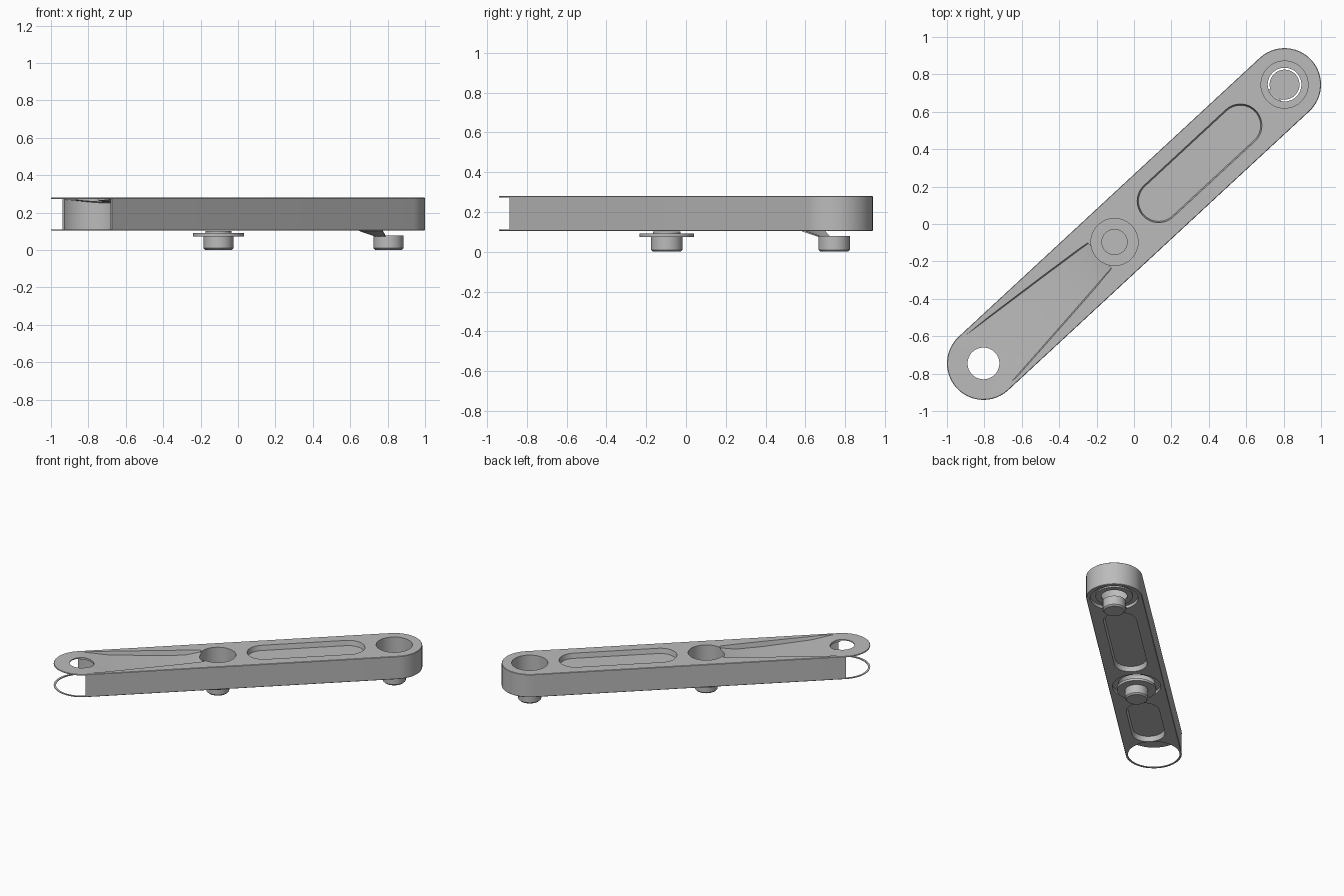
import bpy, bmesh, math
from mathutils import Matrix

if "Cube" in bpy.data.objects:
    bpy.data.objects.remove(bpy.data.objects["Cube"], do_unlink=True)

# Parts are laid out along x, then swung onto the diagonal
TURN = Matrix.Rotation(math.radians(42.8), 4, 'Z')
END, R = 1.097, 0.195          # end centres and bar radius
MID = -0.142                   # middle pin position
LOW, HIGH = 0.105, 0.28        # bar underside and top
SEG = 48

grey = bpy.data.materials.new("satin_grey")
grey.use_nodes = True
COLOR = (0.5, 0.5, 0.5, 1)
grey.diffuse_color = COLOR
grey.node_tree.nodes["Principled BSDF"].inputs["Base Color"].default_value = COLOR


def finish(name, bm):
    bmesh.ops.recalc_face_normals(bm, faces=bm.faces)
    bm.transform(TURN)
    mesh = bpy.data.meshes.new(name)
    bm.to_mesh(mesh)
    bm.free()
    mesh.materials.append(grey)
    obj = bpy.data.objects.new(name, mesh)
    bpy.context.collection.objects.link(obj)
    return obj


def loft(name, loops):
    """Closed solid skinned through loops of equal length."""
    bm = bmesh.new()
    rings = [[bm.verts.new(p) for p in loop] for loop in loops]
    n = len(rings[0])
    for a, b in zip(rings, rings[1:]):
        for i in range(n):
            j = (i + 1) % n
            bm.faces.new((a[i], a[j], b[j], b[i]))
    bm.faces.new(rings[0])
    bm.faces.new(rings[-1])
    return finish(name, bm)


def stadium(x0, x1, r, z):
    loop = []
    for cx, start in ((x1, -math.pi / 2), (x0, math.pi / 2)):
        for i in range(SEG // 2 + 1):
            a = start + math.pi * i / (SEG // 2)
            loop.append((cx + r * math.cos(a), r * math.sin(a), z))
    return loop


def circle(x, r, z):
    return [(x + r * math.cos(math.tau * i / SEG), r * math.sin(math.tau * i / SEG), z)
            for i in range(SEG)]


def turned(name, x, profile):
    return loft(name, [circle(x, r, z) for r, z in profile])


def cut(target, cutter):
    mod = target.modifiers.new("cut", 'BOOLEAN')
    mod.operation, mod.solver, mod.object = 'DIFFERENCE', 'EXACT', cutter
    bpy.context.view_layer.objects.active = target
    bpy.ops.object.modifier_apply(modifier=mod.name)
    bpy.data.objects.remove(cutter, do_unlink=True)


# Bar with a slightly softened rim
bar = loft("bar", [stadium(-END, END, R - inset, z) for inset, z in
                   ((0.003, LOW), (0, LOW + 0.003), (0, HIGH - 0.003), (0.003, HIGH))])

# Pin bores with wider recesses underneath
for x in (MID, END):
    cut(bar, turned("bore", x, ((0.126, 0.05), (0.126, 0.3))))
    cut(bar, turned("recess", x, ((0.168, 0.05), (0.168, 0.128))))

# Long pockets: one on top, two underneath
for x0, x1, floor, mouth in ((0.18, 0.775, 0.243, 0.29),
                             (0.18, 0.775, 0.143, 0.095),
                             (-0.8, -0.49, 0.143, 0.095)):
    cut(bar, loft("pocket", [stadium(x0, x1, 0.108, floor), stadium(x0, x1, 0.117, mouth)]))

# Open end: hollow socket under a thin top plate, no outer wall, thin bottom ring
roof = [(x, y, 0.273 - 0.125 * max(0, x + END)) for x, y, z in circle(-END, 0.18, 0)]
cut(bar, loft("socket", [circle(-END, 0.18, 0.05), roof]))
cut(bar, loft("gap", [[(-1.4, -0.3, z), (-END, -0.3, z), (-END, 0.3, z), (-1.4, 0.3, z)]
                      for z in (LOW + 0.006, 0.273)]))
cut(bar, turned("end_hole", -END, ((0.085, 0.2), (0.085, 0.35))))

# Tapered scoop between the open end and the middle bore
scoop = []
for x, w, depth in ((-1.08, 0.186, -0.002), (-0.9, 0.168, 0.024), (-0.55, 0.132, 0.037),
                    (-0.36, 0.112, 0.035), (-0.25, 0.1, 0.012)):
    scoop.append([(x, -w, 0.3), (x, -w + 0.01, HIGH - depth),
                  (x, w - 0.01, HIGH - depth), (x, w, 0.3)])
cut(bar, loft("scoop", scoop))

parts = [bar]

# Pins with chamfered feet
for name, x in (("middle_pin", MID), ("end_pin", END)):
    parts.append(turned(name, x, ((0.07, 0), (0.08, 0.01), (0.08, 0.078))))

# Middle pin washer and step
parts.append(turned("middle_washer", MID, ((0.137, 0.074), (0.137, 0.092))))
parts.append(turned("middle_step", MID, ((0.07, 0.09), (0.07, 0.102))))


def band(name, x, start, sweep, section):
    """Section of (radius, height) points swept round a pin."""
    bm = bmesh.new()
    full = sweep >= math.tau
    steps = SEG if full else 12
    rows = []
    for i in range(steps if full else steps + 1):
        a = start + sweep * i / steps
        rows.append([bm.verts.new((x + r * math.cos(a), r * math.sin(a), z)) for r, z in section])
    n = len(section)
    for a, b in zip(rows, rows[1:] + (rows[:1] if full else [])):
        for i in range(n):
            j = (i + 1) % n
            bm.faces.new((a[i], a[j], b[j], b[i]))
    if not full:
        bm.faces.new(rows[0])
        bm.faces.new(rows[-1])
    return finish(name, bm)


# End bore ledge and its sloping tab
parts.append(band("end_ledge", END, 0, math.tau,
                  ((0.09, 0.118), (0.13, 0.118), (0.13, 0.128), (0.09, 0.128))))
parts.append(band("end_tab", END, math.radians(155), math.radians(60),
                  ((0.08, 0.074), (0.165, 0.102), (0.165, 0.11), (0.08, 0.08))))

# Smooth round walls, crisp edges
bpy.ops.object.select_all(action='DESELECT')
for part in parts:
    part.select_set(True)
bpy.context.view_layer.objects.active = bar
bpy.ops.object.shade_smooth_by_angle(angle=math.radians(30))
